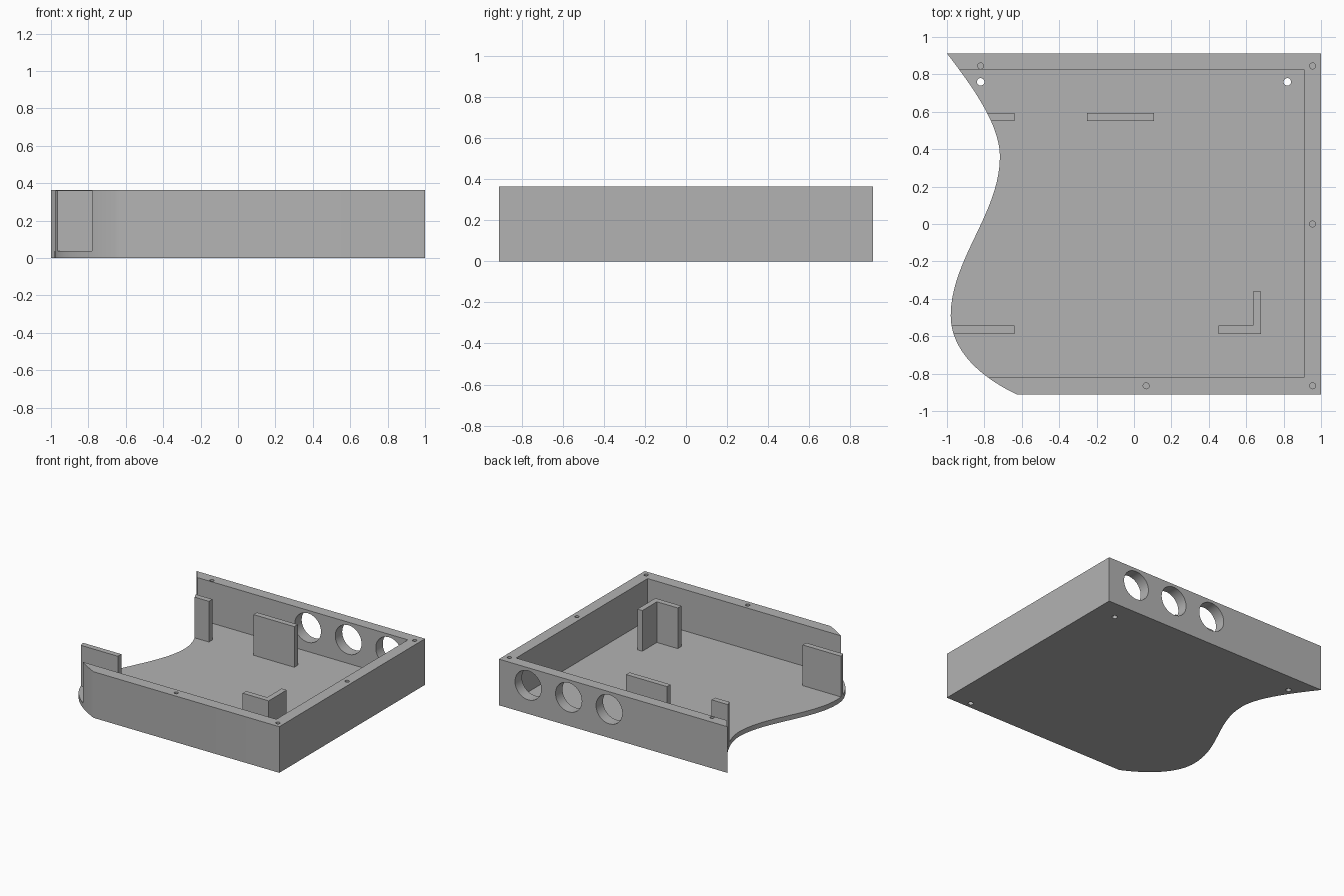
import bpy, bmesh
from mathutils import Matrix, Vector
from mathutils.geometry import interpolate_bezier

if "Cube" in bpy.data.objects:
    bpy.data.objects.remove(bpy.data.objects["Cube"], do_unlink=True)

W, D, H, FLOOR = 1.0, 0.912, 0.365, 0.038

grey = bpy.data.materials.new("plain grey")
grey.use_nodes = True
grey.diffuse_color = (0.45, 0.45, 0.45, 1)
grey.node_tree.nodes["Principled BSDF"].inputs["Base Color"].default_value = (0.45, 0.45, 0.45, 1)


def finish(bm, name):
    bmesh.ops.recalc_face_normals(bm, faces=bm.faces)
    mesh = bpy.data.meshes.new(name)
    bm.to_mesh(mesh)
    bm.free()
    mesh.materials.append(grey)
    obj = bpy.data.objects.new(name, mesh)
    bpy.context.collection.objects.link(obj)
    return obj


def box(name, x0, x1, y0, y1, z0, z1):
    bm = bmesh.new()
    bmesh.ops.create_cube(bm, size=1)
    bmesh.ops.scale(bm, vec=(x1 - x0, y1 - y0, z1 - z0), verts=bm.verts)
    bmesh.ops.translate(bm, vec=((x0 + x1) / 2, (y0 + y1) / 2, (z0 + z1) / 2), verts=bm.verts)
    return finish(bm, name)


def prism(name, outline, z0, z1):
    bm = bmesh.new()
    face = bm.faces.new([bm.verts.new((x, y, z0)) for x, y in outline])
    top = bmesh.ops.extrude_face_region(bm, geom=[face])["geom"]
    verts = [v for v in top if isinstance(v, bmesh.types.BMVert)]
    bmesh.ops.translate(bm, vec=(0, 0, z1 - z0), verts=verts)
    return finish(bm, name)


def drill(center, radius, depth, axis="Z", sides=24):
    bm = bmesh.new()
    bmesh.ops.create_cone(bm, cap_ends=True, segments=sides, radius1=radius, radius2=radius, depth=depth)
    if axis == "Y":
        bmesh.ops.rotate(bm, verts=bm.verts, matrix=Matrix.Rotation(1.5707963, 3, "X"))
    bmesh.ops.translate(bm, vec=center, verts=bm.verts)
    return finish(bm, "drill")


def boolean(obj, cutter, operation="DIFFERENCE"):
    mod = obj.modifiers.new("cut", "BOOLEAN")
    mod.operation, mod.solver, mod.object = operation, "EXACT", cutter
    bpy.context.view_layer.objects.active = obj
    bpy.ops.object.modifier_apply(modifier=mod.name)
    bpy.data.objects.remove(cutter, do_unlink=True)


# Wavy left edge, back to front: knot, handle, handle, knot
wave = [
    [(-W, D), (-0.86, 0.73), (-0.717, 0.53), (-0.717, 0.36)],
    [(-0.717, 0.36), (-0.717, 0.06), (-0.98, -0.19), (-0.98, -0.49)],
    [(-0.98, -0.49), (-0.98, -0.67), (-0.83, -0.815), (-0.625, -D)],
]
outline = []
for seg in wave:
    pts = interpolate_bezier(*[Vector(p) for p in seg], 20)
    outline += [(p.x, p.y) for p in pts[:-1]]
outline += [(-0.625, -D), (W, -D), (W, D)]

# Tray: floor and three walls
tray = prism("tray", outline, 0, H)
boolean(tray, box("cavity", -1.3, 0.91, -0.82, 0.825, FLOOR, 1))

# Round openings through the back wall
for i in range(3):
    boolean(tray, drill((0.744 - 0.355 * i, 0.87, 0.226), 0.115, 0.3, "Y", 48))

# Screw holes in the rim
for x, y in [(-0.82, 0.845), (0.955, 0.845), (0.955, 0), (0.955, -0.865), (0.065, -0.865)]:
    boolean(tray, drill((x, y, H), 0.016, 0.2))

# Holes in the floor
for x, y in [(-0.82, 0.76), (0.82, 0.76), (0.815, -0.865)]:
    boolean(tray, drill((x, y, 0), 0.02, 0.08))

# Upright supports, trimmed to the wavy edge where they reach it
TOP = 0.36
for name, x0, x1, y0, y1, trim in [
    ("back_left_support", -1.2, -0.64, 0.55, 0.594, True),
    ("front_left_support", -1.2, -0.64, -0.588, -0.544, True),
    ("back_middle_support", -0.25, 0.108, 0.55, 0.594, False),
]:
    support = box(name, x0, x1, y0, y1, FLOOR, TOP)
    if trim:
        boolean(support, prism("trim", outline, -1, 1), "INTERSECT")

corner = [(0.453, -0.588), (0.68, -0.588), (0.68, -0.362),
          (0.636, -0.362), (0.636, -0.544), (0.453, -0.544)]
prism("corner_support", corner, FLOOR, TOP)

# Smooth the curved wall ends and round holes
bpy.ops.object.select_all(action="DESELECT")
tray.select_set(True)
bpy.context.view_layer.objects.active = tray
bpy.ops.object.shade_smooth_by_angle(angle=0.5)
